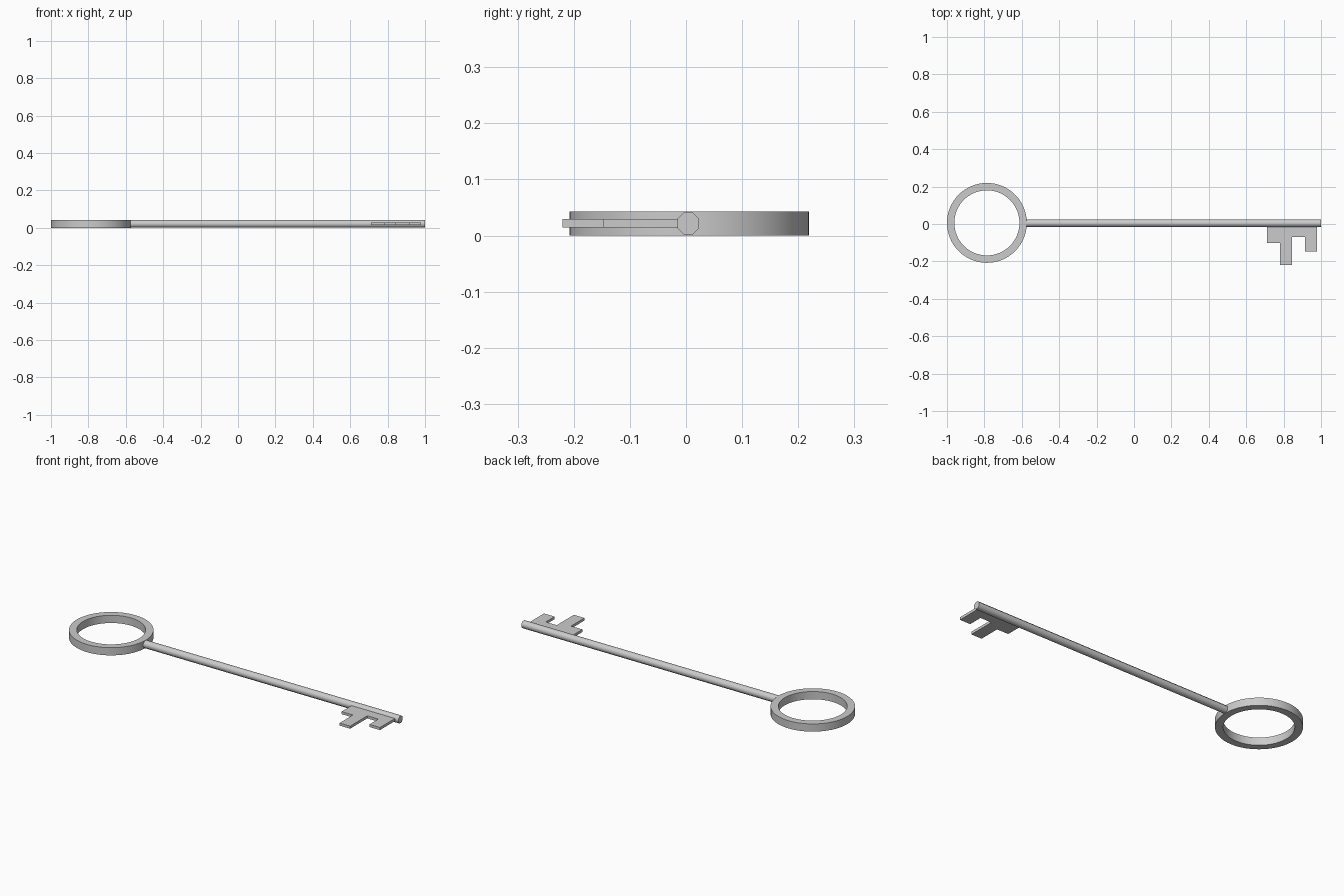
import bpy, bmesh
from math import cos, sin, pi, radians

if "Cube" in bpy.data.objects:
    bpy.data.objects.remove(bpy.data.objects["Cube"])

MID_Z = 0.0215   # mid-plane of the key
AXIS_Y = 0.004   # line of the shaft


def finish(name, bm, smooth_angle=None):
    bmesh.ops.recalc_face_normals(bm, faces=bm.faces)
    mesh = bpy.data.meshes.new(name)
    bm.to_mesh(mesh)
    bm.free()
    obj = bpy.data.objects.new(name, mesh)
    bpy.context.collection.objects.link(obj)
    if smooth_angle:
        bpy.ops.object.select_all(action='DESELECT')
        bpy.context.view_layer.objects.active = obj
        obj.select_set(True)
        bpy.ops.object.shade_smooth_by_angle(angle=radians(smooth_angle))
    return obj


def extrude(bm, points, offset):
    face = bm.faces.new([bm.verts.new(p) for p in points])
    new = bmesh.ops.extrude_face_region(bm, geom=[face], use_keep_orig=True)
    verts = [g for g in new["geom"] if isinstance(g, bmesh.types.BMVert)]
    bmesh.ops.translate(bm, verts=verts, vec=offset)


# Ring handle: rectangular section swept round a circle
bm = bmesh.new()
N, CX, CY = 64, -0.7865, 0.006
section = [(0.2135, 0), (0.2135, 0.043), (0.174, 0.043), (0.174, 0)]
rows = [[bm.verts.new((CX + r * cos(2 * pi * i / N), CY + r * sin(2 * pi * i / N), z))
         for r, z in section] for i in range(N)]
for i in range(N):
    a, b = rows[i], rows[(i + 1) % N]
    for j in range(4):
        k = (j + 1) % 4
        bm.faces.new((a[j], b[j], b[k], a[k]))
finish("ring_handle", bm, 30)

# Eight-sided shaft, its root tucked into the ring wall
bm = bmesh.new()
R = 0.0195 / cos(pi / 8)
octagon = [(-0.585, AXIS_Y + R * cos(pi / 8 + i * pi / 4), MID_Z + R * sin(pi / 8 + i * pi / 4))
           for i in range(8)]
extrude(bm, octagon, (1.585, 0, 0))
finish("shaft", bm, 50)

# Toothed bit: stepped outline given thickness
bm = bmesh.new()
outline = [(0.711, -0.01), (0.711, -0.102), (0.781, -0.102), (0.781, -0.22),
           (0.846, -0.22), (0.846, -0.069), (0.914, -0.069), (0.914, -0.147),
           (0.979, -0.147), (0.979, -0.01)]
extrude(bm, [(x, y, 0.0145) for x, y in outline], (0, 0, 0.0145))
finish("toothed_bit", bm)
